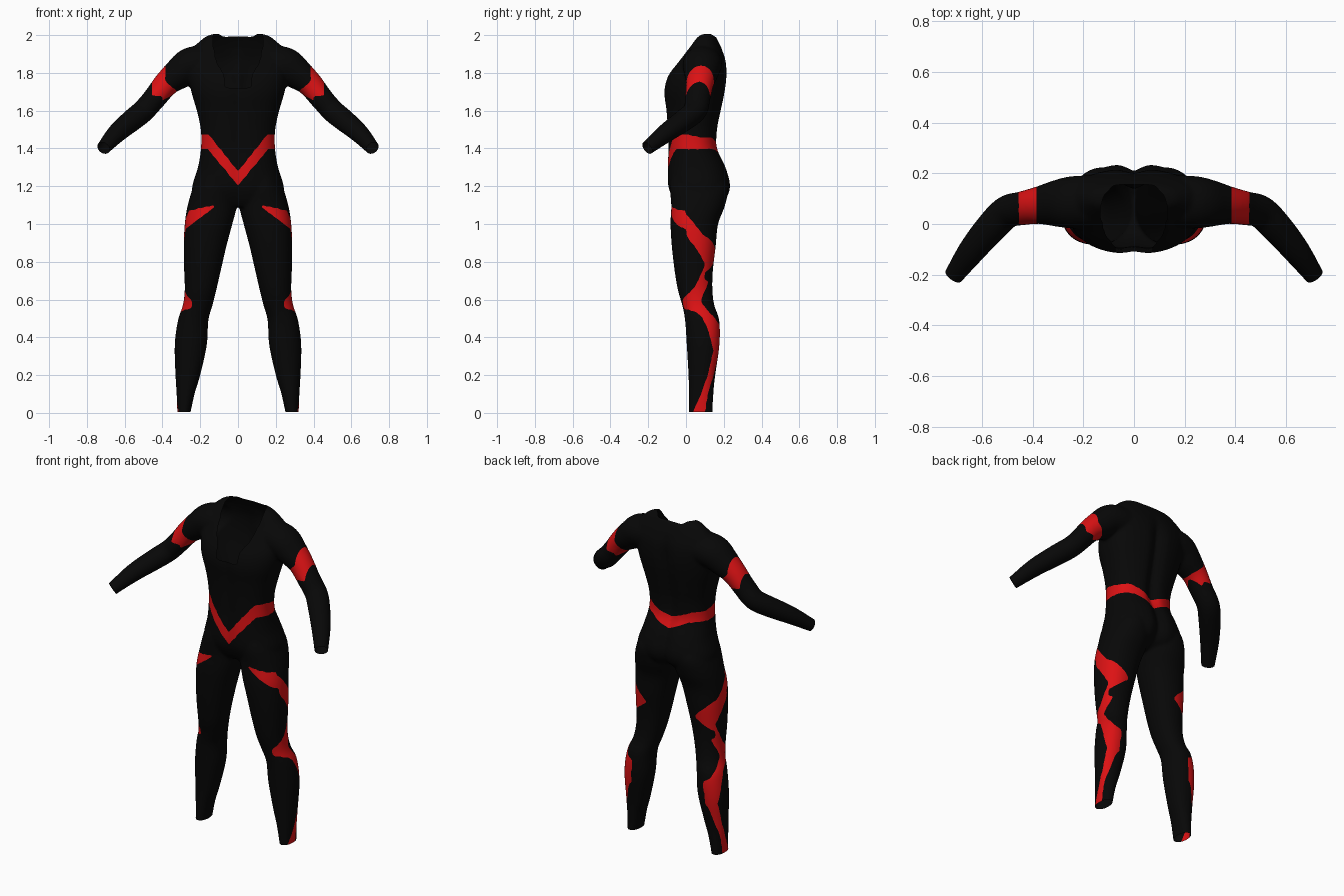
import bpy, bmesh, math
from mathutils import Vector

if "Cube" in bpy.data.objects:
    bpy.data.objects.remove(bpy.data.objects["Cube"])


def material(name, rgb):
    m = bpy.data.materials.new(name)
    m.diffuse_color = (*rgb, 1)
    m.use_nodes = True
    m.node_tree.nodes["Principled BSDF"].inputs["Base Color"].default_value = m.diffuse_color
    return m


def lerp(table, t):
    """Linear lookup of a row (key, a, b, ...) in a table sorted by rising key."""
    if t <= table[0][0]:
        return table[0][1:]
    for p, q in zip(table, table[1:]):
        if t <= q[0]:
            f = (t - p[0]) / (q[0] - p[0])
            return [a + (b - a) * f for a, b in zip(p[1:], q[1:])]
    return table[-1][1:]


def spline(rows, steps=5):
    """Catmull-Rom through rows of numbers."""
    rows = [Vector(r) for r in rows]
    pts = [rows[0]] + rows + [rows[-1]]
    out = []
    for a, b, c, d in zip(pts, pts[1:], pts[2:], pts[3:]):
        for i in range(steps):
            t = i / steps
            out.append(0.5 * (2 * b + (c - a) * t + (2 * a - 5 * b + 4 * c - d) * t * t
                              + (3 * b - a - 3 * c + d) * t ** 3))
    return out + [rows[-1]]


def skin(bm, rings):
    """Closed tube through rings of points."""
    rv = [[bm.verts.new(p) for p in r] for r in rings]
    n = len(rv[0])
    for a, b in zip(rv, rv[1:]):
        for i in range(n):
            j = (i + 1) % n
            bm.faces.new((a[i], a[j], b[j], b[i]))
    bm.faces.new(rv[0][::-1])
    bm.faces.new(rv[-1])


def section(z, x0, x1, y0, y1, power, groove=0.0, n=64):
    """Rounded horizontal section, with a groove down the middle of the back."""
    groove *= max(0, min(1, (1.93 - z) / .15))
    ring = []
    for i in range(n):
        a = 2 * math.pi * i / n
        c, s = math.cos(a), math.sin(a)
        x = (x0 + x1) / 2 + (x1 - x0) / 2 * math.copysign(abs(c) ** (2 / power), c)
        y = (y0 + y1) / 2 + (y1 - y0) / 2 * math.copysign(abs(s) ** (2 / power), s)
        y -= math.copysign(groove if s > 0 else groove * 0.35, s) * math.exp(-(x / 0.035) ** 2)
        ring.append((x, y, z))
    return ring


# z, half width, front y, back y
TORSO = [(1.09, .17, -.04, .14), (1.13, .235, -.07, .21), (1.2, .242, -.097, .238),
         (1.3, .212, -.1, .215), (1.4, .196, -.097, .17), (1.5, .197, -.1, .17),
         (1.6, .218, -.107, .189), (1.7, .247, -.118, .209), (1.78, .262, -.1, .218),
         (1.86, .27, -.045, .213), (1.92, .25, .0, .193), (1.965, .205, .03, .172),
         (1.995, .165, .05, .155), (2.008, .12, .07, .14)]
# z, inner x, outer x, front y, back y
LEG = [(-.03, .258, .32, .015, .14), (.1, .23, .325, .015, .145), (.2, .2, .331, .013, .155),
       (.36, .165, .335, .004, .177), (.49, .157, .318, -.005, .176), (.57, .135, .292, -.02, .15),
       (.65, .115, .282, -.043, .14), (.75, .092, .285, -.06, .142), (.88, .062, .287, -.075, .157),
       (1.0, .03, .282, -.082, .17), (1.1, .006, .266, -.078, .207), (1.2, .008, .235, -.085, .222),
       (1.3, .02, .19, -.07, .17)]
# x, y, z, radius
ARM = [(.17, .09, 1.85, .095), (.25, .085, 1.84, .095), (.315, .08, 1.795, .083),
       (.38, .073, 1.742, .068), (.44, .062, 1.668, .062), (.5, .048, 1.6, .06),
       (.56, -.01, 1.55, .058), (.64, -.105, 1.482, .05), (.712, -.205, 1.402, .036),
       (.74, -.245, 1.37, .032)]

bm = bmesh.new()
# torso
skin(bm, [section(z, -w, w, y0, y1, 2.35, .03) for z, w, y0, y1 in spline(TORSO)])
for s in (-1, 1):
    # legs
    skin(bm, [section(z, s * a, s * b, y0, y1, 2.15) for z, a, b, y0, y1 in spline(LEG)])
    # arms
    path = spline(ARM)
    rings = []
    for i, p in enumerate(path):
        t = (path[min(i + 1, len(path) - 1)].xyz - path[max(i - 1, 0)].xyz).normalized()
        u = t.cross(Vector((0, 0, 1))).normalized()
        v = u.cross(t)
        ring = []
        for k in range(32):
            a = 2 * math.pi * k / 32
            q = p.xyz + p.w * (u * math.cos(a) * 1.08 + v * math.sin(a))
            ring.append((s * q.x, q.y, q.z))
        rings.append(ring)
    skin(bm, rings)
bmesh.ops.recalc_face_normals(bm, faces=bm.faces)

me = bpy.data.meshes.new("suit_base")
bm.to_mesh(me)
bm.free()
base = bpy.data.objects.new("suit_base", me)
bpy.context.collection.objects.link(base)

# blend the limbs and torso into one skin
rm = base.modifiers.new("blend", 'REMESH')
rm.mode = 'VOXEL'
rm.voxel_size = 0.0085
sm = base.modifiers.new("soften", 'SMOOTH')
sm.factor = 0.5
sm.iterations = 7
bpy.context.view_layer.update()
dg = bpy.context.evaluated_depsgraph_get()
suit_mesh = bpy.data.meshes.new_from_object(base.evaluated_get(dg))
bpy.data.objects.remove(base)
suit_mesh.materials.clear()
suit_mesh.materials.append(material("black_fabric", (.0022, .0022, .0022)))
suit_mesh.materials.append(material("red_stripe", (.72, .006, .007)))

bm = bmesh.new()
bm.from_mesh(suit_mesh)


def trim(faces, co, no):
    faces = list(faces)
    geom = list({v for f in faces for v in f.verts}) + list({e for f in faces for e in f.edges}) + faces
    bmesh.ops.bisect_plane(bm, geom=geom, plane_co=co, plane_no=no, clear_outer=True)


def even_out(edges, rounds):
    """Relax a stepped border along its own length."""
    near = {}
    for e in edges:
        a, b = e.verts
        near.setdefault(a, []).append(b)
        near.setdefault(b, []).append(a)
    for _ in range(rounds):
        new = {v: (v.co + sum((n.co for n in ns), Vector()) / len(ns)) / 2
               for v, ns in near.items() if len(ns) == 2}
        for v, co in new.items():
            v.co = co


# open ankles and wrists
trim([f for f in bm.faces if f.calc_center_median().z < .1], (0, 0, .004), (0, 0, -1))
for s in (-1, 1):
    trim([f for f in bm.faces if f.calc_center_median().x * s > .55],
         (s * .712, -.205, 1.402), (s * .5, -.72, -.49))

# open neck: y, half width
NECK = [(-.13, .065), (-.09, .075), (-.04, .115), (.05, .135), (.11, .12), (.155, .08)]


def in_neck(c):
    return c.z > 1.72 and c.y < .155 and abs(c.x) < lerp(NECK, c.y)[0]


bmesh.ops.delete(bm, geom=[f for f in bm.faces if in_neck(f.calc_center_median())], context='FACES')
even_out([e for e in bm.edges if e.is_boundary and e.verts[0].co.z > 1.7], 6)

# zigzag stripe on the outer leg: z, front y, back y
ZIGZAG = [(0, .035, .1), (.1, .08, .115), (.2, .115, .147), (.33, .145, .175), (.43, .12, .2),
          (.5, .09, .155), (.53, .06, .125), (.56, -.03, .1), (.59, -.03, .075), (.67, .05, .11),
          (.78, .1, .145), (.8, .096, .2), (.875, .05, .2), (.94, .0, .095), (1.03, -.1, .02),
          (1.06, -.1, -.005), (1.09, -.1, -.06)]
LEG_MID = [(r[0], (r[1] + r[2]) / 2) for r in LEG]


def is_red(c):
    x, y, z = abs(c.x), c.y, c.z
    # belt, pointed at front and back
    if 1.18 < z < 1.5 and x < .3:
        if y < .0:
            return min(1.205 + 1.2 * x, 1.395) < z < min(1.28 + 1.25 * x, 1.475)
        if y > .1:
            return min(1.335 + .5 * x, 1.395) < z < min(1.4 + .4 * x, 1.455)
        return 1.395 < z < 1.475 - .2 * y
    # upper arm bands
    if z > 1.6 and x > .3:
        if .385 < x < .455 and z > 1.675:
            return True
        return .32 < x < .4 and 1.70 - .6 * (x - .32) < z < 1.70 + .85 * (x - .32)
    # legs
    if z < 1.12:
        if y < 0 and z > .93:
            return x > .125 and 1.09 - .76 * (x - .125) < z < 1.1 - .22 * (x - .125)
        y0, y1 = lerp(ZIGZAG, z)
        edge = lerp(LEG_MID, z)[0]
        if y > .1 and z > .7:
            edge += 1.2 * abs(z - .83) - .02
        if .5 < z < .68:
            edge = .245
        return y0 < y < y1 and x > edge
    return False


for f in bm.faces:
    f.material_index = int(is_red(f.calc_center_median()))
    f.smooth = True
even_out([e for e in bm.edges if len(e.link_faces) == 2
          and e.link_faces[0].material_index != e.link_faces[1].material_index], 4)
bm.to_mesh(suit_mesh)
bm.free()

suit = bpy.data.objects.new("bodysuit", suit_mesh)
bpy.context.collection.objects.link(suit)
